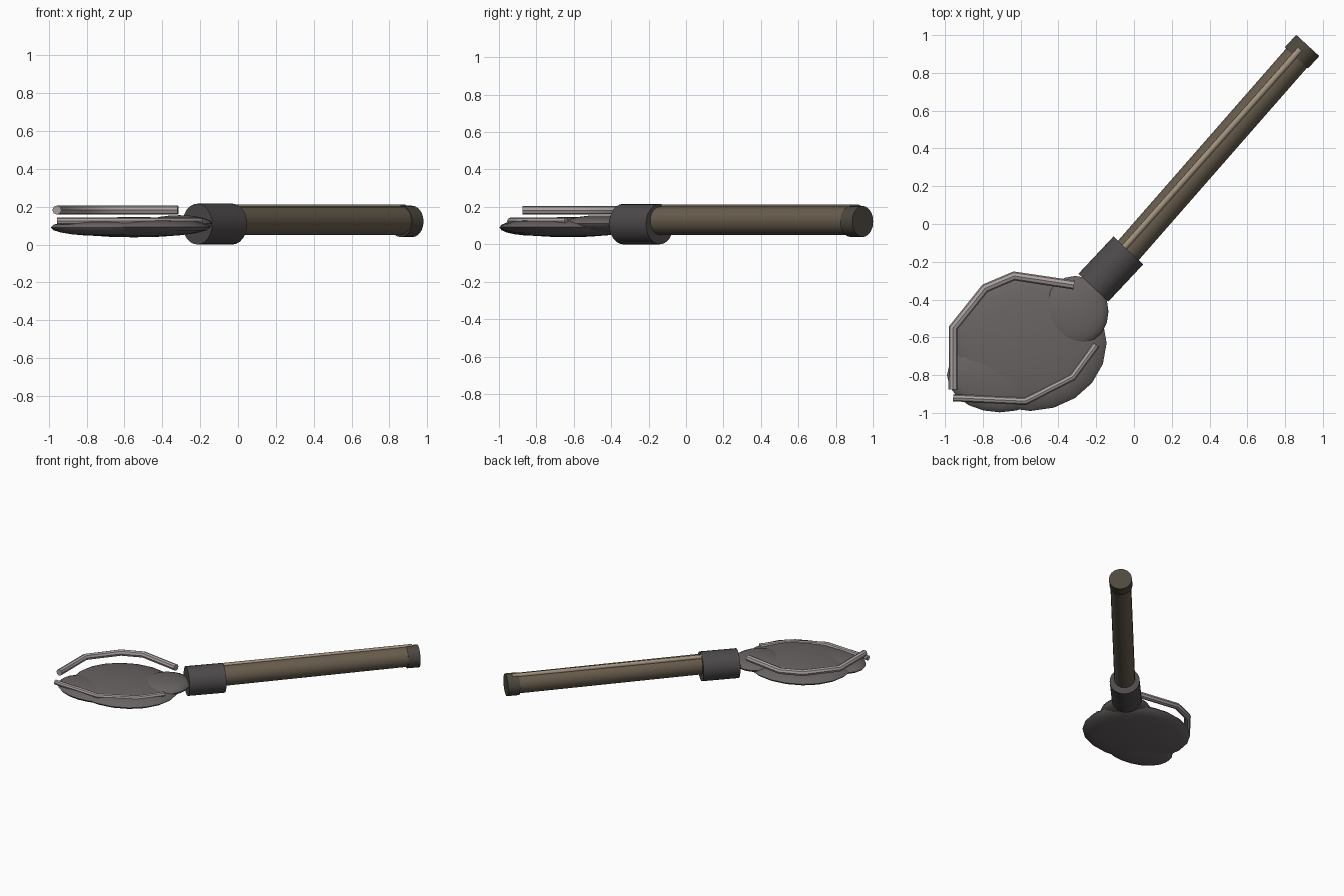
import bpy
from mathutils import Vector

if "Cube" in bpy.data.objects:
    bpy.data.objects.remove(bpy.data.objects["Cube"])


def material(name, rgb):
    m = bpy.data.materials.new(name)
    m.diffuse_color = (*rgb, 1)
    m.use_nodes = True
    m.node_tree.nodes["Principled BSDF"].inputs["Base Color"].default_value = m.diffuse_color
    return m


WOOD = material("wood", (0.14, 0.11, 0.075))
GRAIN = material("light_wood", (0.36, 0.29, 0.21))
CAP = material("dark_wood", (0.075, 0.065, 0.05))
COLLAR = material("dark_steel", (0.075, 0.068, 0.07))
STEEL = material("blade_steel", (0.14, 0.125, 0.125))
EDGE = material("edge_steel", (0.4, 0.35, 0.35))


def finish(name, mat):
    o = bpy.context.object
    o.name = name
    o.data.materials.append(mat)
    bpy.ops.object.shade_smooth_by_angle(angle=0.7)
    return o


def rod(name, a, b, r, mat, sides=20):
    a, b = Vector(a), Vector(b)
    d = b - a
    bpy.ops.mesh.primitive_cylinder_add(vertices=sides, radius=r, depth=d.length, location=(a + b) / 2,
                                        rotation=d.to_track_quat('Z', 'Y').to_euler())
    return finish(name, mat)


def disc(name, centre, size):
    bpy.ops.mesh.primitive_uv_sphere_add(segments=20, ring_count=10, radius=1, location=centre)
    bpy.context.object.scale = size
    bpy.ops.object.transform_apply(location=False, rotation=False, scale=True)
    return finish(name, STEEL)


def tube(name, points, z, r):
    c = bpy.data.curves.new(name, 'CURVE')
    c.dimensions = '3D'
    c.bevel_depth = r
    c.bevel_resolution = 2
    c.use_fill_caps = True
    s = c.splines.new('POLY')
    s.points.add(len(points) - 1)
    for p, (x, y) in zip(s.points, points):
        p.co = (x, y, z, 1)
    o = bpy.data.objects.new(name, c)
    bpy.context.collection.objects.link(o)
    bpy.ops.object.select_all(action='DESELECT')
    o.select_set(True)
    bpy.context.view_layer.objects.active = o
    bpy.ops.object.convert(target='MESH')
    return finish(name, EDGE)


# Handle with a raised grain strip, end cap and collar
rod("handle", (-0.10, -0.22, 0.126), (0.88, 0.90, 0.126), 0.075, WOOD)
rod("grain_strip", (-0.07, -0.145, 0.195), (0.88, 0.925, 0.195), 0.017, GRAIN, 10)
rod("end_cap", (0.86, 0.88, 0.122), (0.92, 0.945, 0.122), 0.083, CAP)
rod("collar", (-0.215, -0.337, 0.108), (-0.03, -0.14, 0.108), 0.108, COLLAR, 24)

# Blade built of overlapping flattened discs
disc("blade", (-0.55, -0.63, 0.092), (0.405, 0.36, 0.054))
disc("blade_tip", (-0.71, -0.80, 0.09), (0.28, 0.197, 0.045))
disc("blade_neck", (-0.31, -0.463, 0.11), (0.175, 0.188, 0.045))

# Rim bars along both blade edges
tube("upper_rim", [(-0.957, -0.875), (-0.957, -0.55), (-0.788, -0.34), (-0.635, -0.275), (-0.317, -0.323)], 0.182, 0.024)
tube("lower_rim", [(-0.957, -0.92), (-0.575, -0.938), (-0.325, -0.81), (-0.2, -0.64)], 0.124, 0.019)
